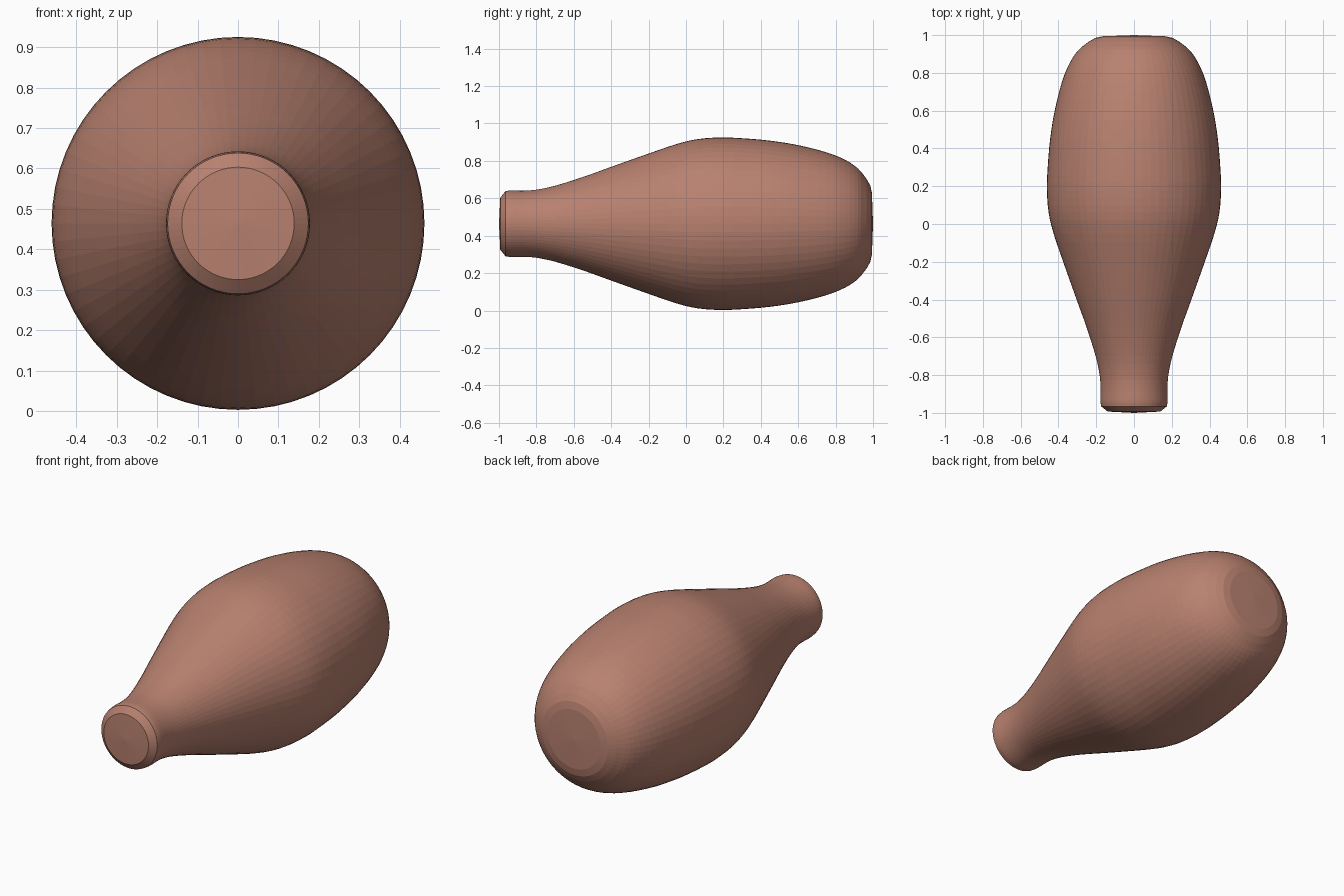
import bpy, bmesh, math
from mathutils import Vector

if "Cube" in bpy.data.objects:
    bpy.data.objects.remove(bpy.data.objects["Cube"])

SEGMENTS = 64
CENTRE_Z = 0.464

# Body side profile: (y, radius), refined by a smooth curve
side = [(-0.965, 0.174), (-0.935, 0.178), (-0.87, 0.177), (-0.8, 0.182),
        (-0.7, 0.203), (-0.55, 0.25), (-0.4, 0.304), (-0.2, 0.375),
        (-0.05, 0.426), (0.06, 0.452), (0.18, 0.461), (0.3, 0.457),
        (0.45, 0.444), (0.6, 0.42), (0.75, 0.382), (0.85, 0.342),
        (0.92, 0.295), (0.965, 0.24)]


def smooth(points, steps):
    """Catmull-Rom interpolation through the points."""
    pts = [Vector(p) for p in points]
    pts = [pts[0] * 2 - pts[1]] + pts + [pts[-1] * 2 - pts[-2]]
    out = []
    for a, b, c, d in zip(pts, pts[1:], pts[2:], pts[3:]):
        for i in range(steps):
            t = i / steps
            out.append(0.5 * (2 * b + (c - a) * t + (2 * a - 5 * b + 4 * c - d) * t * t
                              + (3 * b - a - 3 * c + d) * t ** 3))
    return out + [pts[-2]]


# Bevelled neck end, smooth side, rounded base
profile = [(-1.0, 0.0), (-0.993, 0.139)] + [tuple(p) for p in smooth(side, 3)]
profile += [(0.985, 0.205), (0.994, 0.165), (1.0, 0.0)]

# Spin the profile around the long axis
bm = bmesh.new()
verts = [bm.verts.new((r, y, 0)) for y, r in profile]
edges = [bm.edges.new(pair) for pair in zip(verts, verts[1:])]
bmesh.ops.spin(bm, geom=verts + edges, cent=(0, 0, 0), axis=(0, 1, 0),
               angle=math.tau, steps=SEGMENTS)
bmesh.ops.remove_doubles(bm, verts=bm.verts, dist=1e-5)
bmesh.ops.recalc_face_normals(bm, faces=bm.faces)
bmesh.ops.translate(bm, verts=bm.verts, vec=(0, 0, CENTRE_Z))
mesh = bpy.data.meshes.new("bottle_body")
bm.to_mesh(mesh)
bm.free()
body = bpy.data.objects.new("bottle_body", mesh)
bpy.context.collection.objects.link(body)

# Terracotta colour
mat = bpy.data.materials.new("terracotta")
mat.diffuse_color = (0.48, 0.22, 0.16, 1)
mat.use_nodes = True
mat.node_tree.nodes["Principled BSDF"].inputs["Base Color"].default_value = mat.diffuse_color
mesh.materials.append(mat)
